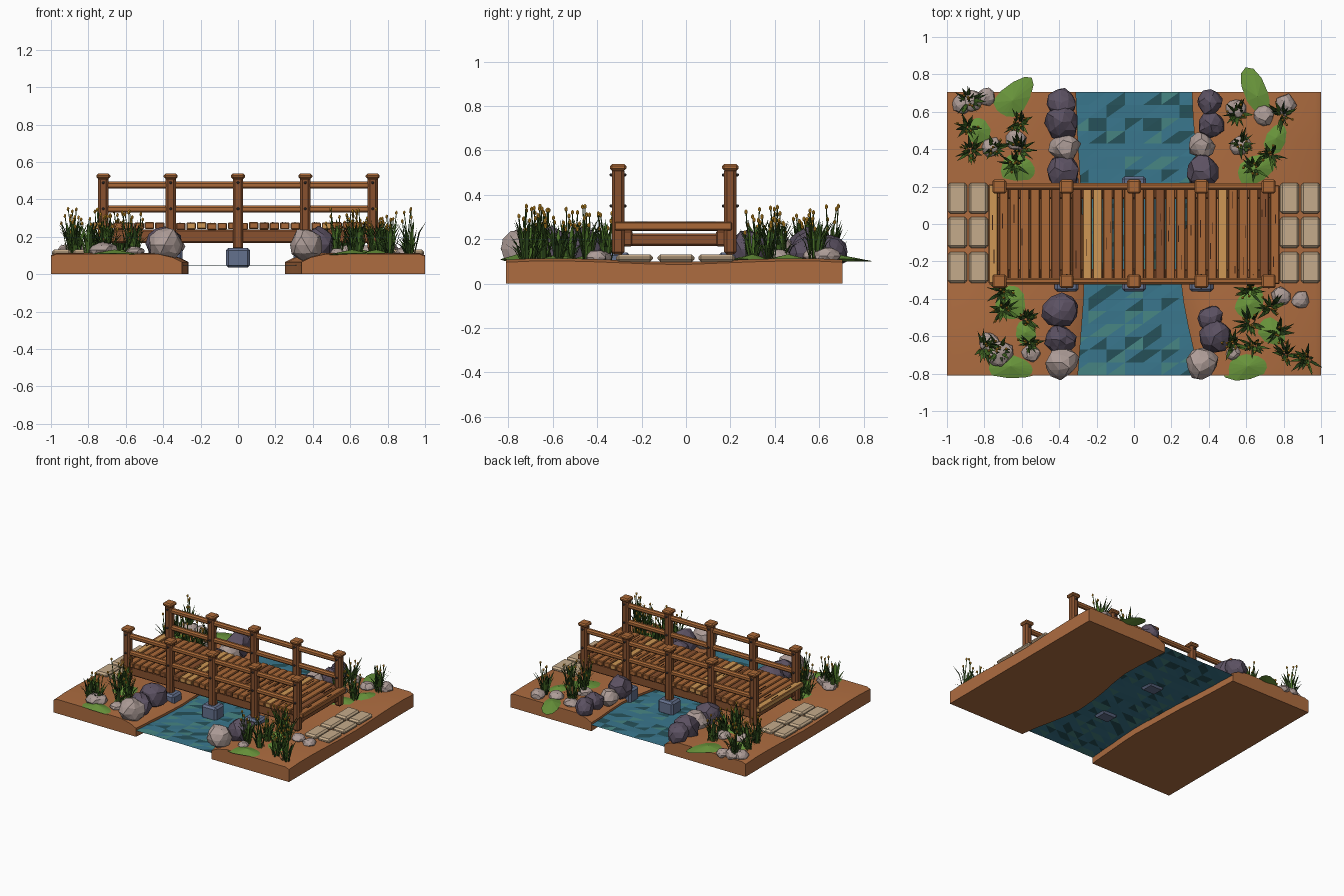
import bpy, bmesh, math, random
from mathutils import Vector, Matrix

if "Cube" in bpy.data.objects:
    bpy.data.objects.remove(bpy.data.objects["Cube"])

random.seed(7)
R = random.uniform
CY = -0.053  # bridge centre line


def mat(name, r, g, b):
    m = bpy.data.materials.new(name)
    m.diffuse_color = (*[(c / 255) ** 2.2 for c in (r, g, b)], 1)
    m.use_nodes = True
    m.node_tree.nodes["Principled BSDF"].inputs["Base Color"].default_value = m.diffuse_color
    return m


SOIL = mat("soil", 172, 108, 66)
WOOD = [mat("wood_mid", 168, 104, 58), mat("wood_light", 205, 150, 85), mat("wood_dark", 135, 82, 50)]
GRAIN = mat("grain", 60, 36, 24)
WATER = [mat("water", 60, 118, 140), mat("water_dark", 42, 82, 90), mat("water_green", 72, 132, 130)]
DARK, LIGHT = mat("dark_rock", 92, 82, 98), mat("light_rock", 172, 155, 150)
FOOT, PAVE = mat("footing", 100, 112, 140), mat("paving", 196, 170, 138)
LEAF, BLADE, BLADE2 = mat("leaf", 105, 148, 62), mat("blade", 72, 108, 42), mat("blade_dark", 45, 68, 32)
BUD, METAL = mat("bud", 222, 160, 50), mat("bolt", 70, 65, 65)


def finish(name, bm, mats, smooth=False):
    bmesh.ops.recalc_face_normals(bm, faces=bm.faces)
    me = bpy.data.meshes.new(name)
    bm.to_mesh(me)
    bm.free()
    for m in mats:
        me.materials.append(m)
    ob = bpy.data.objects.new(name, me)
    bpy.context.collection.objects.link(ob)
    if smooth:
        bpy.context.view_layer.objects.active = ob
        ob.select_set(True)
        bpy.ops.object.shade_smooth_by_angle(angle=math.radians(40))
        ob.select_set(False)
    return ob


def box(bm, c, s, bevel=0.008, mi=0, rz=0.0):
    M = Matrix.Translation(c) @ Matrix.Rotation(rz, 4, 'Z') @ Matrix.Diagonal((*s, 1))
    vs = bmesh.ops.create_cube(bm, size=1, matrix=M)["verts"]
    for f in {f for v in vs for f in v.link_faces}:
        f.material_index = mi
    if bevel:
        es = list({e for v in vs for e in v.link_edges})
        bmesh.ops.bevel(bm, geom=es, offset=bevel, segments=1, affect='EDGES', profile=0.5)


def ground_z(y):
    return 0.096 + 0.018 * min(1, abs(y - CY) / 0.45)


# banks: lofted cross-sections following a wavy river edge
STATIONS = [-0.81, -0.68, -0.55, -0.42, -0.3, -0.15, 0, 0.15, 0.3, 0.45, 0.58, 0.705]
EDGE = {-1: [.30, .29, .28, .27, .265, .27, .275, .28, .29, .30, .305, .31],
        1: [.34, .32, .29, .265, .25, .26, .28, .31, .33, .325, .315, .31]}
for side, name in ((-1, "left_bank"), (1, "right_bank")):
    bm = bmesh.new()
    rows = []
    for y, e in zip(STATIONS, EDGE[side]):
        z = ground_z(y)
        if y in (STATIONS[0], STATIONS[-1]):
            z -= 0.006
        prof = [(e, 0), (e, .065), (e + .05, .09), (e + .13, z), (.97, z), (1, z - .012), (1, 0)]
        rows.append([bm.verts.new((side * x, y, h)) for x, h in prof])
    n = len(rows[0])
    for a, b in zip(rows, rows[1:]):
        for i in range(n):
            bm.faces.new((a[i], a[(i + 1) % n], b[(i + 1) % n], b[i]))
    bm.faces.new(rows[0])
    bm.faces.new(rows[-1])
    finish(name, bm, [SOIL], True)

# water: faceted sheet with mixed tints
bm = bmesh.new()
nx, ny = 7, 22
g = [[bm.verts.new((-.34 + .68 * i / nx, -.81 + 1.515 * j / ny, .048 + R(-.002, .002)))
      for i in range(nx + 1)] for j in range(ny + 1)]
for j in range(ny):
    for i in range(nx):
        q = (g[j][i], g[j][i + 1], g[j + 1][i + 1], g[j + 1][i])
        for t in ((q[0], q[1], q[2]), (q[0], q[2], q[3])):
            bm.faces.new(t).material_index = random.choices((0, 1, 2), (7, 1.5, 1.5))[0]
finish("water", bm, WATER)

# deck planks with grain marks
bm = bmesh.new()
N = 28
for i in range(N):
    x = -.78 + 1.56 * (i + .5) / N
    box(bm, (x, CY + R(-.005, .005), .258 + R(-.003, .003)), (.051, .53, .037), .005,
        random.choices((0, 1, 2), (6, 2, 1))[0])
    for k in range(random.randint(0, 2)):
        box(bm, (x + R(-.015, .015), CY + R(-.2, .2), .279), (.004, R(.04, .1), .003), 0, 3)
finish("deck_planks", bm, WOOD + [GRAIN])

# stringers and cross beams under the deck
bm = bmesh.new()
for y in (-.27, .165):
    box(bm, (0, y, .204), (1.46, .06, .072))
for x in (-.7, -.36, 0, .36, .7):
    box(bm, (x, CY, .198), (.05, .46, .055))
finish("under_beams", bm, [WOOD[2]])

# posts, caps, rails, bolts, footings
posts, caps, rails, bolts, feet = [bmesh.new() for _ in range(5)]
for y in (-.306, .2):
    for x in (-.72, -.36, 0, .36, .72):
        box(posts, (x, y, .325), (.056, .056, .39), .013)
        box(caps, (x, y, .524), (.074, .074, .028), .009)
        for z in (.49, .35):
            for s in (-1, 1):
                box(bolts, (x, y + s * .031, z), (.014, .014, .014), .004)
        if abs(x) < .5:
            box(feet, (x, y, .088), (.128, .11, .106), .014)
    for z in (.476, .348):
        box(rails, (0, y, z), (1.48, .036, .038), .01)
finish("posts", posts, [WOOD[2]])
finish("post_caps", caps, [WOOD[0]])
finish("rails", rails, [WOOD[0]])
finish("bolts", bolts, [METAL])
finish("footings", feet, [FOOT])

# paving slabs at each end
bm = bmesh.new()
for s in (-1, 1):
    for x in (.832, .944):
        for y in (.138, -.045, -.232):
            box(bm, (s * x, y, .115), (.102, .165, .034), .012)
finish("paving", bm, [PAVE])


def rock(bm, x, y, r, z0, h):
    M = Matrix.Translation((x, y, z0 + h * .45)) @ Matrix.Rotation(R(0, 6), 4, 'Z') @ \
        Matrix.Diagonal((r * R(.95, 1.1), r * R(.95, 1.1), h * .55, 1))
    vs = bmesh.ops.create_icosphere(bm, subdivisions=2, radius=1)["verts"]
    for v in vs:
        v.co = M @ (v.co * R(.84, 1.06))


# large river rocks
bm = bmesh.new()
for x, y, r in ((-.385, .65, .08), (-.385, .545, .095), (-.38, .28, .09), (.405, .65, .07), (.41, .53, .07),
                (.37, .28, .09), (-.395, -.465, .1), (-.395, -.62, .085), (.41, -.5, .07), (.43, -.6, .095)):
    rock(bm, x, y, r, .08, r * 1.85)
finish("dark_rocks", bm, [DARK])

# pale rocks by the river and scattered small stones
bm = bmesh.new()
for x, y, r in ((-.37, .41, .08), (.36, .42, .068), (-.385, -.74, .09), (.365, -.745, .09)):
    rock(bm, x, y, r, .08, r * 1.9)
for x, y, r in ((-.92, .64, .055), (-.87, .66, .06), (-.79, .68, .05), (-.63, .45, .055), (-.76, .41, .055),
                (.695, .58, .055), (.81, .635, .06), (.545, .615, .055), (.57, .42, .055), (-.775, -.64, .055),
                (-.72, -.69, .07), (-.55, -.69, .05), (.89, -.405, .05), (.785, -.385, .05), (.53, -.69, .04)):
    rock(bm, x, y, r, .09, r * 1.25)
finish("pale_rocks", bm, [LIGHT])

# broad leaves lying on the ground: x, y, half length, half width, angle
bm = bmesh.new()
for x, y, a, b, ang in ((-.65, .66, .16, .08, 50), (-.83, .5, .12, .07, 100), (-.62, .3, .13, .07, -10),
                        (.66, .68, .17, .06, -68), (.76, .46, .14, .06, 65), (.66, .3, .15, .07, 30),
                        (-.66, -.76, .17, .065, -8), (-.66, -.43, .13, .08, 80), (.61, -.76, .15, .07, 8),
                        (.62, -.43, .13, .07, 60), (.74, -.58, .14, .07, -40), (-.58, -.58, .11, .06, 110)):
    M = Matrix.Translation((x, y, .112)) @ Matrix.Rotation(math.radians(ang), 4, 'Z')
    ring = []
    for k in range(12):
        t = k * math.tau / 12
        ring.append(bm.verts.new(M @ Vector((a * math.cos(t), b * math.sin(t) * (1 - .25 * math.cos(t)),
                                            -.012 * math.cos(t) ** 2))))
    top, bot = bm.verts.new(M @ Vector((0, 0, .02))), bm.verts.new(M @ Vector((0, 0, -.012)))
    for k in range(12):
        for c in (top, bot):
            bm.faces.new((ring[k], ring[(k + 1) % 12], c))
finish("broad_leaves", bm, [LEAF])

# grass tufts with budded stalks
blades, buds = bmesh.new(), bmesh.new()
TUFTS = ((-.88, .66), (-.89, .52), (-.87, .39), (-.75, .4), (-.61, .54), (-.61, .4), (-.64, .32), (.55, .59),
         (.57, .43), (.73, .37), (.79, .58), (.64, .3), (-.7, -.36), (-.7, -.46), (-.58, -.51), (-.72, -.67),
         (-.56, -.64), (-.8, -.66), (.62, -.36), (.73, -.45), (.62, -.53), (.53, -.64), (.64, -.65),
         (.81, -.7), (.92, -.72), (.77, -.58))
for tx, ty in TUFTS:
    for k in range(20):
        t, h, reach = R(0, math.tau), R(.07, .2), R(.02, .085)
        d, s = Vector((math.cos(t), math.sin(t), 0)), Vector((-math.sin(t), math.cos(t), 0))
        p = Vector((tx, ty, .1)) + d * R(0, .025)
        w, up = R(.006, .011), Vector((0, 0, 1))
        m = p + d * reach * .4 + up * h * .65
        v = [blades.verts.new(q) for q in (p - s * w * .7, p + s * w * .7, m + s * w, m - s * w,
                                           p + d * reach + up * h)]
        mi = random.randint(0, 1)
        blades.faces.new(v[:4]).material_index = mi
        blades.faces.new((v[3], v[2], v[4])).material_index = mi
    for k in range(5):
        p = Vector((tx + R(-.03, .03), ty + R(-.03, .03), .1))
        q = p + Vector((R(-.035, .035), R(-.035, .035), R(.12, .25)))
        r = [[blades.verts.new(c + Vector((math.cos(a), math.sin(a), 0)) * .003) for a in (0, 2.1, 4.2)]
             for c in (p, q)]
        for i in range(3):
            blades.faces.new((r[0][i], r[0][(i + 1) % 3], r[1][(i + 1) % 3], r[1][i]))
        bmesh.ops.create_icosphere(buds, subdivisions=1, radius=1,
                                   matrix=Matrix.Translation(q) @ Matrix.Diagonal((.008, .008, .012, 1)))
finish("grass_tufts", blades, [BLADE, BLADE2])
finish("grass_buds", buds, [BUD])
